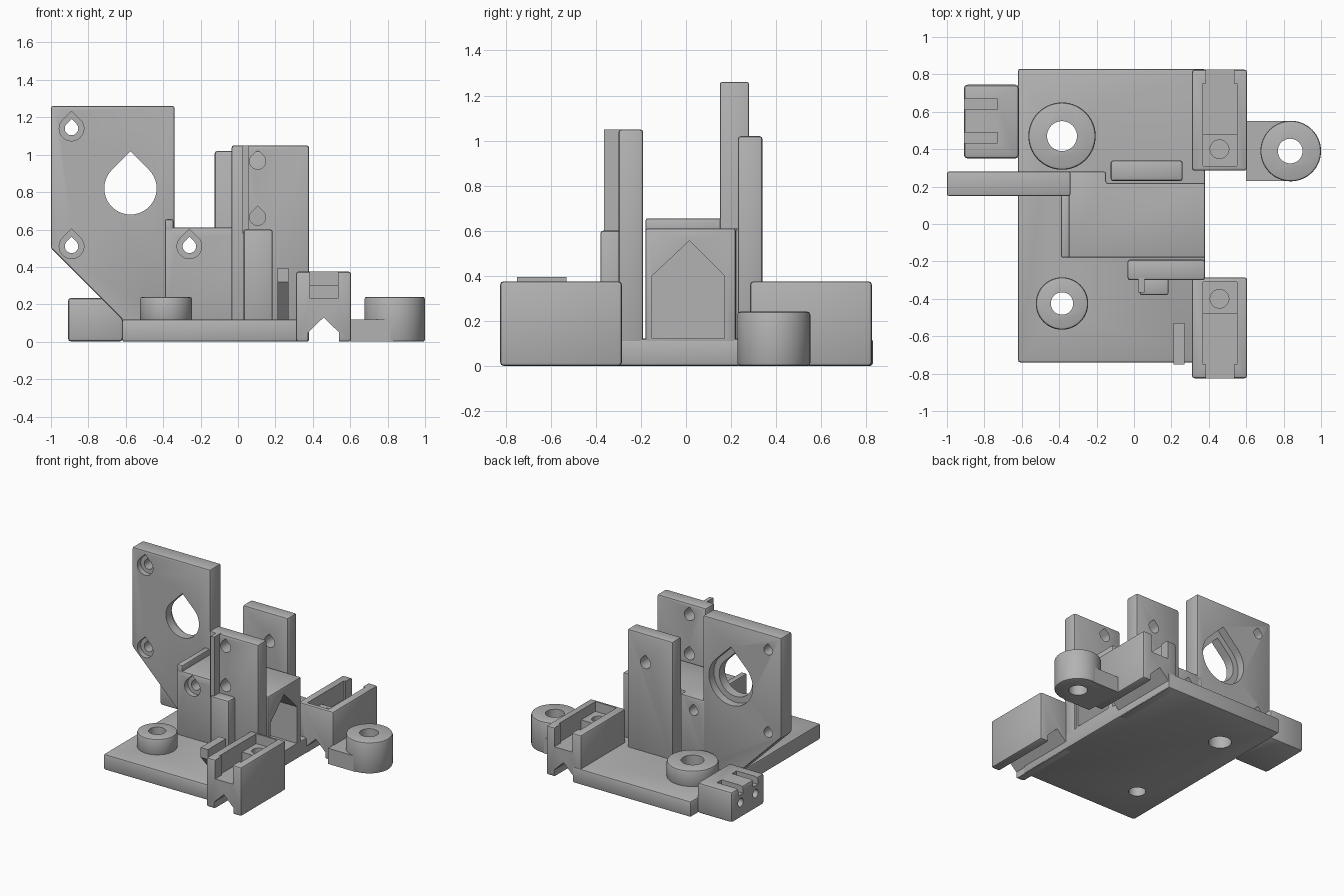
import bpy, bmesh, math

old = bpy.data.objects.get("Cube")
if old:
    bpy.data.objects.remove(old, do_unlink=True)

grey = bpy.data.materials.new("plain grey")
grey.use_nodes = True
COLOUR = (0.45, 0.45, 0.45, 1)
grey.diffuse_color = COLOUR
grey.node_tree.nodes["Principled BSDF"].inputs["Base Color"].default_value = COLOUR


def prism(name, pts, axis, lo, hi, bevel=0.0):
    """Extrude a 2D outline along an axis; bevel is the edge rounding."""
    place = {"x": lambda a, b: (lo, a, b),
             "y": lambda a, b: (a, lo, b),
             "z": lambda a, b: (a, b, lo)}[axis]
    bm = bmesh.new()
    face = bm.faces.new([bm.verts.new(place(a, b)) for a, b in pts])
    out = bmesh.ops.extrude_face_region(bm, geom=[face])
    step = [hi - lo if axis == k else 0 for k in "xyz"]
    bmesh.ops.translate(bm, vec=step, verts=[
        v for v in out["geom"] if isinstance(v, bmesh.types.BMVert)])
    bmesh.ops.recalc_face_normals(bm, faces=bm.faces)
    mesh = bpy.data.meshes.new(name)
    bm.to_mesh(mesh)
    bm.free()
    mesh.materials.append(grey)
    ob = bpy.data.objects.new(name, mesh)
    bpy.context.scene.collection.objects.link(ob)
    if bevel:
        mod = ob.modifiers.new("soft edges", "BEVEL")
        mod.width, mod.segments = bevel, 2
        mod.limit_method = "ANGLE"
        mod.angle_limit = math.radians(40)
    return ob


def rect(a0, a1, b0, b1):
    return [(a0, b0), (a1, b0), (a1, b1), (a0, b1)]


def box(name, x0, x1, y0, y1, z0, z1, bevel=0.0):
    return prism(name, rect(x0, x1, y0, y1), "z", z0, z1, bevel)


def circle(a, b, r, n=40):
    return [(a + r * math.cos(math.tau * i / n), b + r * math.sin(math.tau * i / n))
            for i in range(n)]


def teardrop(a, b, r, n=30):
    arc = [math.radians(135 + 270 * i / n) for i in range(n + 1)]
    return [(a + r * math.cos(t), b + r * math.sin(t)) for t in arc] + [
        (a, b + r * math.sqrt(2))]


def finish(ob, cutters=()):
    """Cut the part, bake its modifiers, and shade it with sharp edges."""
    for c in cutters:
        c.hide_render = True
        mod = ob.modifiers.new("cut", "BOOLEAN")
        mod.operation, mod.object, mod.solver = "DIFFERENCE", c, "EXACT"
    bpy.context.view_layer.update()
    deps = bpy.context.evaluated_depsgraph_get()
    mesh = bpy.data.meshes.new_from_object(ob.evaluated_get(deps))
    ob.modifiers.clear()
    ob.data = mesh
    for c in cutters:
        bpy.data.objects.remove(c, do_unlink=True)
    for p in mesh.polygons:
        p.use_smooth = True
    mesh.set_sharp_from_angle(angle=math.radians(28))
    return ob


def bore(x, y, r, z0=-0.1, z1=0.5):
    return prism("bore", circle(x, y, r), "z", z0, z1)


def drop(x, z, r, y0, y1):
    return prism("drop_cut", teardrop(x, z, r), "y", y0, y1)


# Base plate with two screw bosses
BOSSES = [("front_boss", -0.385, -0.425, 0.14, 0.06),
          ("rear_boss", -0.385, 0.47, 0.18, 0.08)]
finish(box("base_plate", -0.62, 0.38, -0.74, 0.83, 0, 0.12, 0.012),
       [bore(x, y, r) for _, x, y, _, r in BOSSES])
for name, x, y, outer, inner in BOSSES:
    finish(prism(name, circle(x, y, outer, 56), "z", 0.11, 0.24, 0.014),
           [bore(x, y, inner)])

# Tall mounting plate
plate = prism("tall_plate", [(-1, 1.26), (-1, 0.5), (-0.62, 0.12), (-0.62, 0.1),
                             (-0.34, 0.1), (-0.34, 1.26)], "y", 0.15, 0.28, 0.014)
cuts = [drop(-0.575, 0.82, 0.14, 0, 0.5), drop(-0.575, 0.82, 0.185, 0.22, 0.5)]
for z in (0.51, 1.14):
    cuts += [drop(-0.89, z, 0.036, 0, 0.5), drop(-0.89, z, 0.066, 0, 0.19)]
finish(plate, cuts)

# Central housing with a gabled pocket in its right side
OUTLINE = [(-0.39, -0.18), (0.38, -0.18), (0.38, 0.22), (-0.15, 0.22),
           (-0.15, 0.28), (-0.39, 0.28)]
POCKET = [(-0.15, 0.12), (0.17, 0.12), (0.17, 0.4), (0.015, 0.555), (-0.15, 0.4)]
finish(prism("housing", OUTLINE, "z", 0.1, 0.61, 0.01),
       [prism("pocket", POCKET, "x", -0.2, 0.6),
        drop(-0.26, 0.51, 0.036, -0.5, 0.5),
        drop(-0.26, 0.51, 0.066, -0.5, -0.14)])
finish(box("housing_lip", -0.39, -0.345, -0.18, 0.17, 0.58, 0.655, 0.01))

# Front post, its ribs, and the rear post
finish(box("front_post", -0.035, 0.38, -0.3, -0.19, 0.1, 1.05, 0.014),
       [drop(0.105, z, 0.043, -0.5, 0) for z in (0.665, 0.965)])
finish(box("front_post_rib", 0.03, 0.185, -0.38, -0.28, 0.1, 0.6, 0.012))
finish(box("front_post_thin_rib", 0.025, 0.055, -0.365, -0.28, 0.58, 1.05))
finish(box("rear_post", -0.125, 0.26, 0.23, 0.34, 0.1, 1.02, 0.014),
       [drop(0.105, 0.8, 0.043, 0, 0.5)])

# Bearing clips, one at each end
NOTCH = [(0.375, -0.1), (0.54, -0.1), (0.54, 0.05), (0.458, 0.13), (0.375, 0.05)]
for name, s in (("front_clip", -1), ("rear_clip", 1)):
    def span(a, b):
        return sorted((s * a, s * b))
    finish(box(name, 0.31, 0.605, *span(0.285, 0.825), 0, 0.375, 0.014),
           [prism("notch", NOTCH, "y", *span(0.1, 1)),
            box("channel", 0.385, 0.535, *span(0.48, 1), 0.23, 0.5),
            box("wide_channel", 0.37, 0.55, *span(0.48, 0.75), 0.23, 0.5),
            box("shelf", 0.37, 0.55, *span(0.31, 0.49), 0.3, 0.5),
            bore(0.457, s * 0.4, 0.05, 0.2)])

# Overhanging hook beside the front clip
finish(prism("hook", [(-0.75, 0.395), (-0.75, 0.32), (-0.57, 0.11),
                      (-0.53, 0.11), (-0.53, 0.395)], "x", 0.21, 0.27))

# Cable block on the right-hand end
cuts = []
for y in (0.46, 0.64):
    cuts.append(box("slot", -1, -0.73, y - 0.028, y + 0.028, 0.18, 0.5))
    cuts.append(prism("wire_hole", circle(y, 0.12, 0.032, 20), "x", -1, -0.7))
finish(box("cable_block", -0.91, -0.615, 0.35, 0.745, 0, 0.235, 0.02), cuts)

# Screw ear on the rear clip
finish(box("ear_arm", 0.6, 0.83, 0.23, 0.55, 0, 0.12), [bore(0.835, 0.39, 0.066)])
finish(prism("ear_ring", circle(0.838, 0.39, 0.162, 56), "z", 0, 0.24, 0.012),
       [bore(0.835, 0.39, 0.066)])
